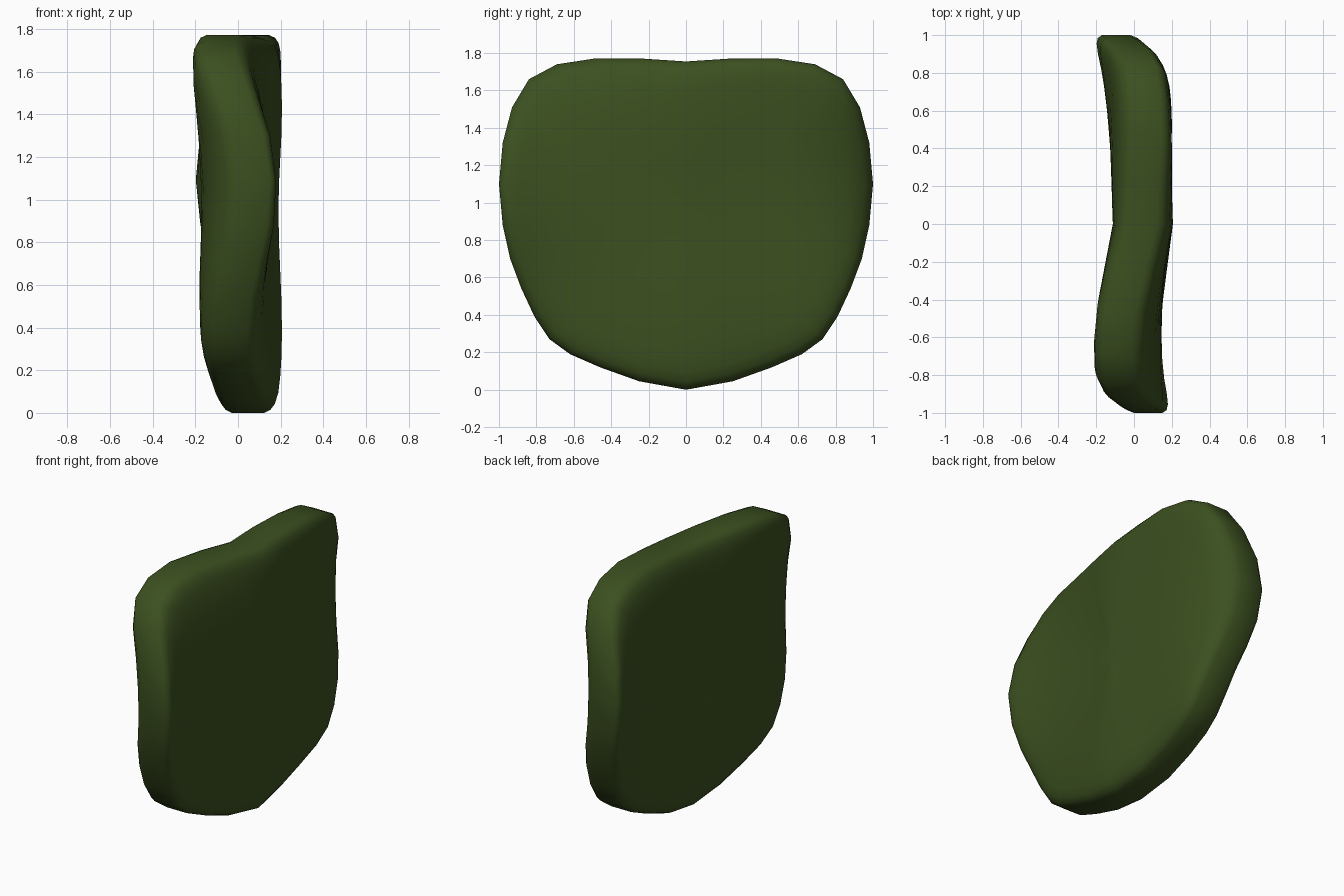
import bpy, bmesh

if "Cube" in bpy.data.objects:
    bpy.data.objects.remove(bpy.data.objects["Cube"])

# Half outline of the slab: y, z, sideways ripple of the rim (opposite on the other half)
HALF = [
    (0.0, 1.755, 0.0), (0.23, 1.77, 0.035), (0.48, 1.772, 0.072), (0.69, 1.74, 0.075),
    (0.84, 1.66, 0.06), (0.93, 1.51, 0.01), (0.98, 1.32, -0.055), (1.0, 1.10, -0.085),
    (0.98, 0.88, -0.065), (0.94, 0.70, -0.02), (0.88, 0.54, 0.02), (0.81, 0.39, 0.04),
    (0.73, 0.27, 0.045), (0.62, 0.19, 0.035), (0.46, 0.12, 0.02), (0.25, 0.045, 0.005),
    (0.0, 0.0, 0.0),
]
RIM = HALF + [(-y, z, -d) for y, z, d in HALF[-2:0:-1]]
CENTRE_Z = 0.95

# Rounded edge cross-section: radial scale, half thickness
FACE = [(0.15, 0.145), (0.3, 0.151), (0.45, 0.157), (0.6, 0.159), (0.72, 0.157), (0.82, 0.151),
        (0.9, 0.142), (0.955, 0.126), (0.985, 0.105), (1.0, 0.075)]
PROFILE = FACE + [(r, -h) for r, h in reversed(FACE)]


def middle(y, z, d, r):
    """x of the middle surface: gentle wave inside, stronger ripple at the rim."""
    a = abs(y)
    base = 0.053 * (1 - a) ** 2 - 0.006 - 0.025 * (z - CENTRE_Z) * a
    return base + d * r ** 4 + 0.05 * y * (1 - r ** 4)


def ring(bm, r, h):
    verts = []
    for y, z, d in RIM:
        py, pz = y * r, CENTRE_Z + (z - CENTRE_Z) * r
        verts.append(bm.verts.new((middle(py, pz, d, r) + h, py, pz)))
    return verts


# Wavy slab: rings bridged from one face, round the rim, to the other
bm = bmesh.new()
rings = [ring(bm, r, h) for r, h in PROFILE]
n = len(RIM)
for a, b in zip(rings, rings[1:]):
    for i in range(n):
        j = (i + 1) % n
        bm.faces.new((a[i], a[j], b[j], b[i]))
for loop, h in ((rings[0], 0.143), (rings[-1], -0.143)):
    hub = bm.verts.new((0.047 + h, 0, CENTRE_Z))
    for i in range(n):
        bm.faces.new((hub, loop[i], loop[(i + 1) % n]))
bmesh.ops.recalc_face_normals(bm, faces=bm.faces)
for f in bm.faces:
    f.smooth = True

mesh = bpy.data.meshes.new("wavy_slab")
bm.to_mesh(mesh)
bm.free()
slab = bpy.data.objects.new("wavy_slab", mesh)
bpy.context.collection.objects.link(slab)

# Single olive green colour
green = bpy.data.materials.new("olive green")
green.diffuse_color = (0.044, 0.079, 0.014, 1)
green.use_nodes = True
green.node_tree.nodes["Principled BSDF"].inputs["Base Color"].default_value = green.diffuse_color
mesh.materials.append(green)
